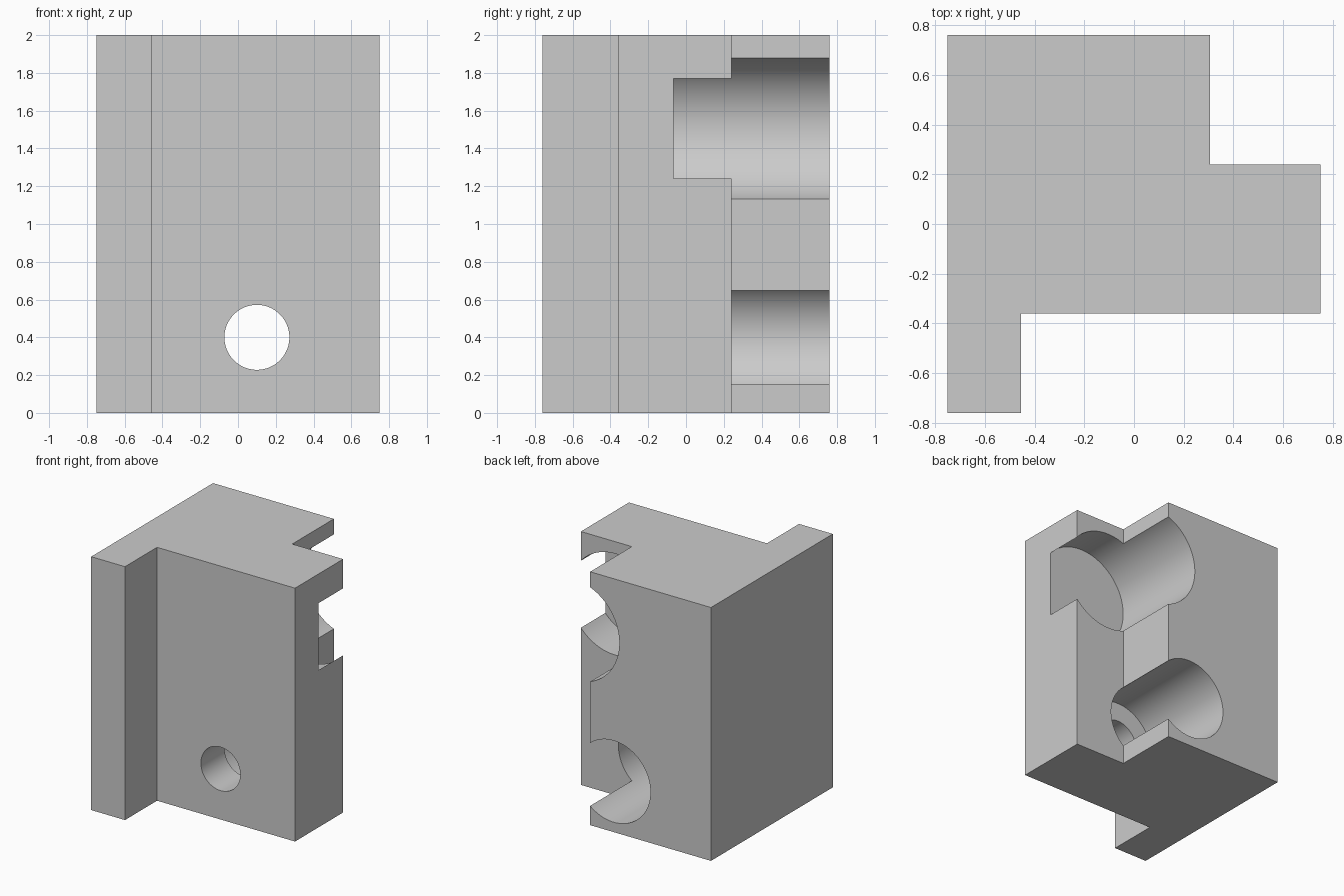
import bpy
import bmesh
from math import pi, radians
from mathutils import Matrix

cube = bpy.data.objects.get("Cube")
if cube:
    bpy.data.objects.remove(cube, do_unlink=True)

grey = bpy.data.materials.new("plain grey")
grey.use_nodes = True
colour = (0.6, 0.6, 0.6, 1)
grey.diffuse_color = colour
grey.node_tree.nodes["Principled BSDF"].inputs["Base Color"].default_value = colour


def make_object(name, bm):
    bmesh.ops.recalc_face_normals(bm, faces=bm.faces[:])
    mesh = bpy.data.meshes.new(name)
    bm.to_mesh(mesh)
    bm.free()
    mesh.materials.append(grey)
    obj = bpy.data.objects.new(name, mesh)
    bpy.context.collection.objects.link(obj)
    return obj


# Stepped block, extruded upward from its plan
plan = [(-0.75, -0.76), (-0.455, -0.76), (-0.455, -0.36), (0.75, -0.36),
        (0.75, 0.24), (0.305, 0.24), (0.305, 0.76), (-0.75, 0.76)]
bm = bmesh.new()
base = bm.faces.new([bm.verts.new((x, y, 0)) for x, y in plan])
top = bmesh.ops.extrude_face_region(bm, geom=[base])["geom"]
bmesh.ops.translate(bm, vec=(0, 0, 2),
                    verts=[v for v in top if isinstance(v, bmesh.types.BMVert)])
block = make_object("bored_block", bm)


def bore(name, x, z, radius, y0, y1):
    """Cut a round bore along y, then remove its cutter."""
    bm = bmesh.new()
    place = Matrix.Translation((x, (y0 + y1) / 2, z)) @ Matrix.Rotation(pi / 2, 4, 'X')
    bmesh.ops.create_cone(bm, cap_ends=True, segments=96, radius1=radius,
                          radius2=radius, depth=y1 - y0, matrix=place)
    cutter = make_object(name, bm)
    cutter.hide_render = True
    cut = block.modifiers.new(name, 'BOOLEAN')
    cut.operation = 'DIFFERENCE'
    cut.solver = 'EXACT'
    cut.object = cutter
    bpy.ops.object.modifier_apply(modifier=cut.name)
    bpy.data.objects.remove(cutter, do_unlink=True)


bpy.ops.object.select_all(action='DESELECT')
block.select_set(True)
bpy.context.view_layer.objects.active = block

# Large blind bore, lower counterbore and its through hole
bore("upper_bore", 0.45, 1.505, 0.4, -0.065, 1)
bore("lower_counterbore", 0.1, 0.4, 0.322, -0.065, 1)
bore("through_hole", 0.1, 0.4, 0.172, -1, 1)

bpy.ops.object.shade_smooth_by_angle(angle=radians(30))
